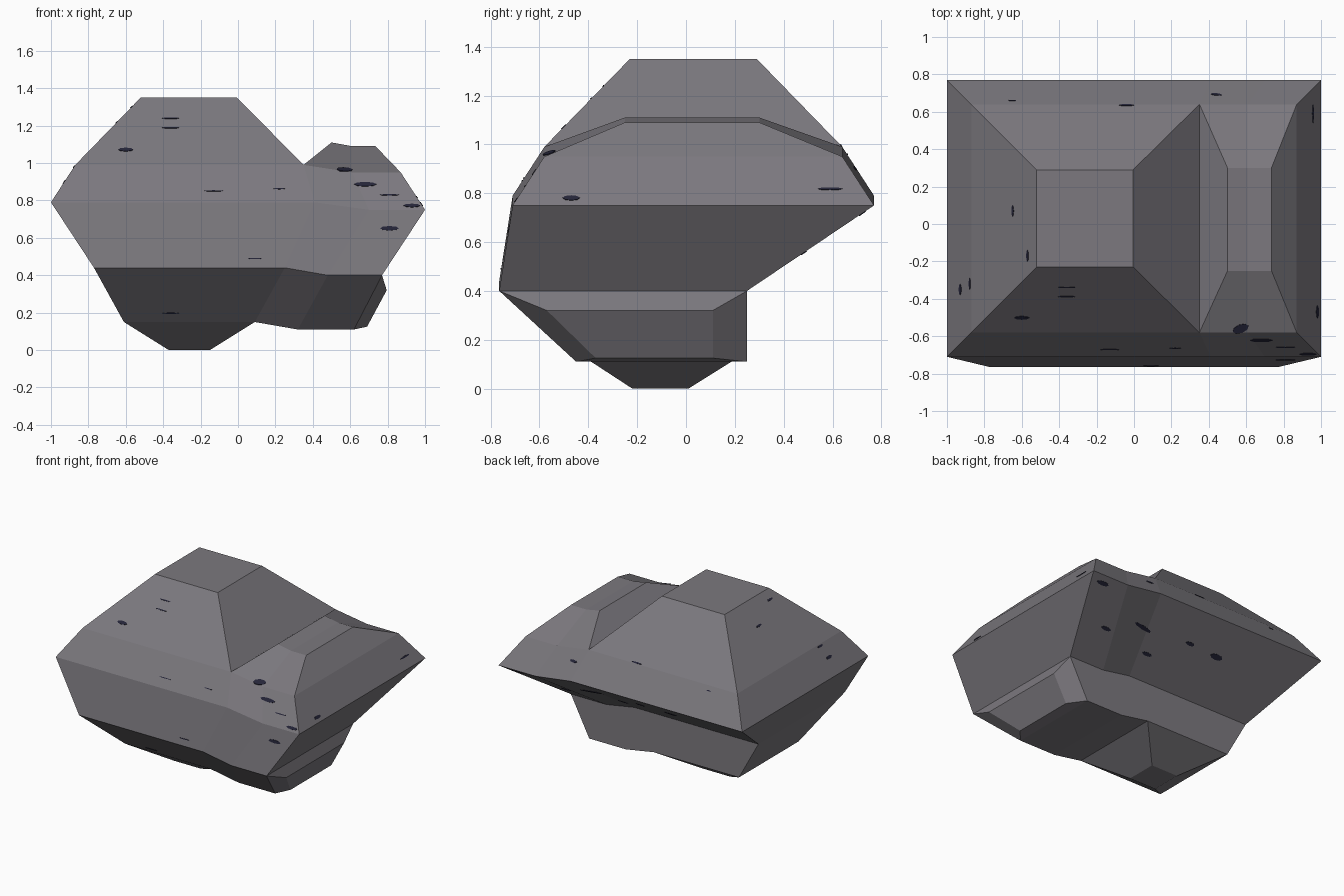
import bpy, bmesh, math
from mathutils import Vector, Matrix
from mathutils.bvhtree import BVHTree

if "Cube" in bpy.data.objects:
    bpy.data.objects.remove(bpy.data.objects["Cube"])


def material(name, rgb):
    m = bpy.data.materials.new(name)
    m.diffuse_color = (*rgb, 1)
    m.use_nodes = True
    m.node_tree.nodes["Principled BSDF"].inputs["Base Color"].default_value = m.diffuse_color
    return m


stone = material("grey stone", (0.20, 0.19, 0.21))
ore = material("dark blue ore", (0.018, 0.018, 0.04))


def finish(bm, name, mat):
    bmesh.ops.recalc_face_normals(bm, faces=bm.faces)
    mesh = bpy.data.meshes.new(name)
    bm.to_mesh(mesh)
    mesh.materials.append(mat)
    obj = bpy.data.objects.new(name, mesh)
    bpy.context.collection.objects.link(obj)
    return obj


bm = bmesh.new()


def loop(xs, zs, y0, y1):
    """Front row left to right, then back row right to left."""
    front = [bm.verts.new((x, y0, z)) for x, z in zip(xs, zs)]
    back = [bm.verts.new((x, y1, z)) for x, z in zip(xs, zs)]
    return front + back[::-1]


def bridge(a, b):
    n = len(a)
    for i in range(n):
        j = (i + 1) % n
        bm.faces.new((a[i], a[j], b[j], b[i]))


def cap(ring):
    """Close a loop with one quad per column."""
    n = len(ring)
    for i in range(n // 2 - 1):
        bm.faces.new((ring[i], ring[i + 1], ring[n - 2 - i], ring[n - 1 - i]))


# Boulder body: four stacked outlines, each with a raised left and lower right half
low = loop((-0.61, 0.09, 0.32, 0.62), (0.15, 0.15, 0.11, 0.11), -0.45, 0.25)
waist = loop((-0.77, 0.25, 0.48, 0.77), (0.44, 0.44, 0.40, 0.40), -0.765, 0.25)
equator = loop((-1, 0.41, 0.70, 1), (0.79, 0.79, 0.75, 0.75), -0.71, 0.77)
shoulder = loop((-0.87, 0.35, 0.61, 0.87), (0.99, 0.99, 0.95, 0.95), -0.58, 0.64)
bridge(low, waist)
bridge(waist, equator)
bridge(equator, shoulder)

# Large peak on the left and small hump on the right
peak = loop((-0.52, -0.005), (1.35, 1.35), -0.23, 0.29)
bridge([shoulder[i] for i in (0, 1, 6, 7)], peak)
cap(peak)
hump = loop((0.50, 0.61, 0.735), (1.11, 1.09, 1.09), -0.25, 0.30)
bridge(shoulder[1:7], hump)
cap(hump)

# Foot under the left half, flat underside on the right
foot = loop((-0.37, -0.15), (0, 0), -0.22, 0.01)
bridge([low[i] for i in (0, 1, 6, 7)], foot)
cap(foot)
cap(low[1:7])

# Bulge on the lower right side
side = [low[3], low[4], waist[4], waist[3]]
bm.faces.remove(next(f for f in bm.faces if set(f.verts) == set(side)))
bulge = [bm.verts.new(p) for p in ((0.69, -0.37, 0.125), (0.69, 0.11, 0.125),
                                   (0.795, 0.11, 0.32), (0.795, -0.57, 0.32))]
bridge(side, bulge)
bm.faces.new(bulge)
finish(bm, "boulder", stone)

# Ore flecks: small flat plates laid on the rock surface (point, half width, half height)
tree = BVHTree.FromBMesh(bm)
flecks = [
    # front
    ((-0.60, -0.50, 1.07), 0.04, 0.013), ((-0.36, -0.34, 1.24), 0.045, 0.004),
    ((-0.36, -0.39, 1.19), 0.045, 0.004), ((-0.13, -0.67, 0.85), 0.05, 0.003),
    ((0.22, -0.66, 0.86), 0.03, 0.003), ((0.57, -0.56, 0.965), 0.045, 0.025),
    ((0.68, -0.62, 0.885), 0.06, 0.014), ((0.81, -0.66, 0.83), 0.05, 0.004),
    ((0.93, -0.70, 0.775), 0.045, 0.011), ((0.81, -0.72, 0.65), 0.05, 0.012),
    ((0.09, -0.76, 0.49), 0.04, 0.003), ((-0.36, -0.50, 0.20), 0.045, 0.003),
    # right side
    ((0.98, -0.47, 0.78), 0.035, 0.012), ((0.96, 0.59, 0.82), 0.05, 0.006),
    # left side
    ((-0.57, -0.17, 1.30), 0.03, 0.008), ((-0.65, 0.07, 1.22), 0.03, 0.008),
    ((-0.88, -0.32, 0.98), 0.03, 0.008), ((-0.93, -0.35, 0.90), 0.03, 0.012),
    # back, above and below the equator
    ((-0.04, 0.635, 0.995), 0.04, 0.006), ((0.44, 0.69, 0.90), 0.03, 0.01),
    ((-0.65, 0.66, 0.96), 0.02, 0.004),
    ((0.88, 0.72, 0.72), 0.05, 0.016), ((0.65, 0.48, 0.56), 0.04, 0.014),
    ((0.38, 0.56, 0.62), 0.09, 0.014), ((0.23, 0.42, 0.53), 0.04, 0.014),
    ((-0.02, 0.57, 0.64), 0.035, 0.014), ((-0.26, 0.56, 0.63), 0.05, 0.022),
]
fm = bmesh.new()
for point, w, h in flecks:
    loc, normal, _, _ = tree.find_nearest(Vector(point))
    across = Vector((0, 0, 1)).cross(normal).normalized()
    up = normal.cross(across)
    frame = Matrix((across, up, normal)).transposed().to_4x4()
    place = Matrix.Translation(loc) @ frame @ Matrix.Diagonal((w, h, 1, 1))
    bmesh.ops.create_cone(fm, cap_ends=True, segments=8, radius1=1, radius2=1,
                          depth=0.006, matrix=place)
finish(fm, "ore_flecks", ore)
fm.free()
bm.free()
